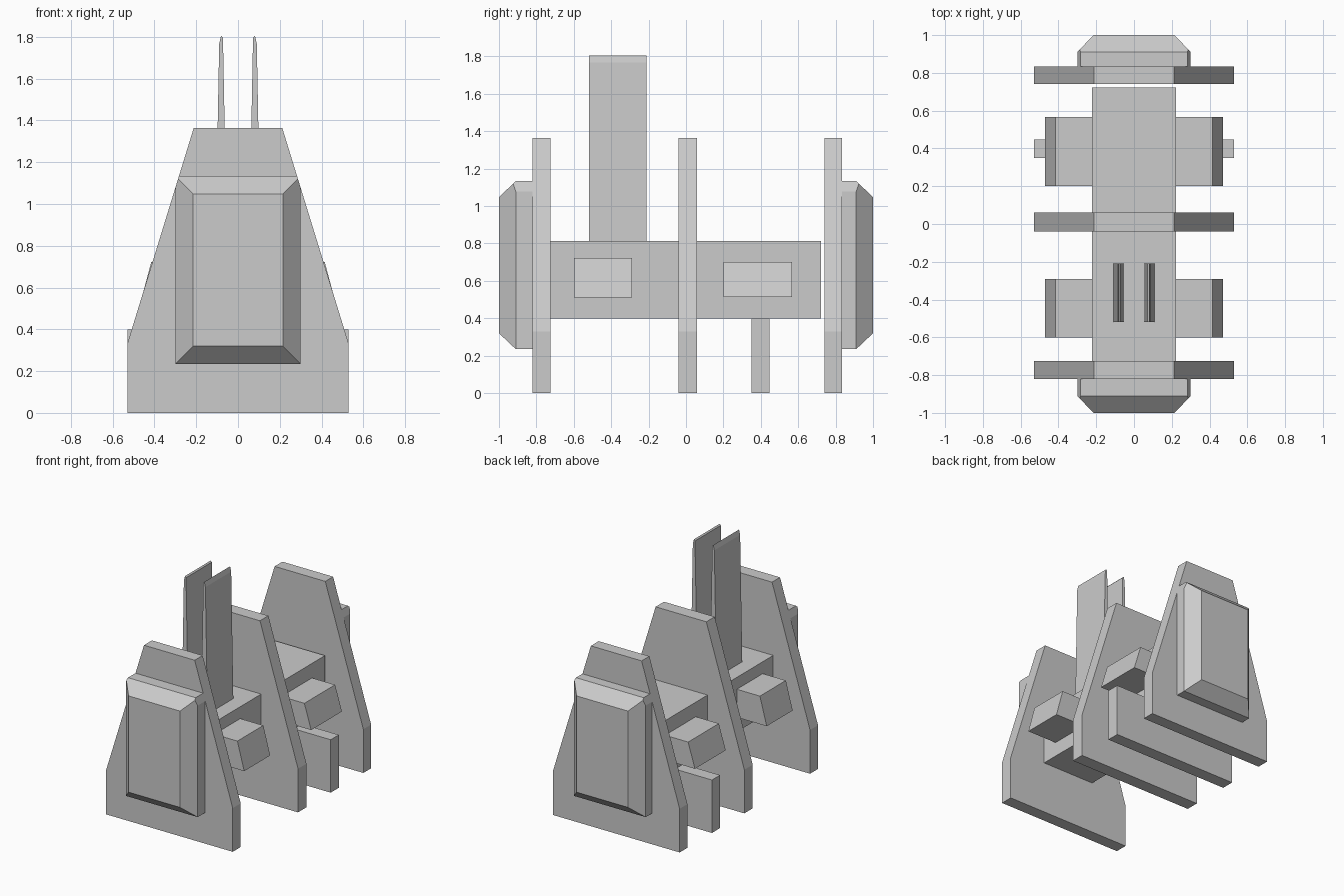
import bpy, bmesh
from mathutils import Vector

if "Cube" in bpy.data.objects:
    bpy.data.objects.remove(bpy.data.objects["Cube"])


def prism(name, profile, y0, y1):
    """Extrude an xz profile from y0 to y1."""
    bm = bmesh.new()
    face = bm.faces.new([bm.verts.new((x, y0, z)) for x, z in profile])
    ext = bmesh.ops.extrude_face_region(bm, geom=[face])
    verts = [v for v in ext["geom"] if isinstance(v, bmesh.types.BMVert)]
    bmesh.ops.translate(bm, vec=(0, y1 - y0, 0), verts=verts)
    return finish(name, bm)


def finish(name, bm):
    bmesh.ops.recalc_face_normals(bm, faces=bm.faces)
    mesh = bpy.data.meshes.new(name)
    bm.to_mesh(mesh)
    bm.free()
    obj = bpy.data.objects.new(name, mesh)
    bpy.context.collection.objects.link(obj)
    return obj


def rect(x, z0, z1):
    return [(-x, z0), (x, z0), (x, z1), (-x, z1)]


def mirrored(obj):
    obj.modifiers.new("Mirror", 'MIRROR').use_axis[0] = True
    return obj


# Tapered upright plates
plate = [(-0.53, 0), (0.53, 0), (0.53, 0.33), (0.212, 1.363), (-0.212, 1.363), (-0.53, 0.33)]
for name, y0, y1 in (("front_plate", -0.82, -0.725), ("middle_plate", -0.04, 0.06),
                     ("back_plate", 0.74, 0.833)):
    prism(name, plate, y0, y1)

# Low foot plate and central body
prism("foot_plate", rect(0.53, 0, 0.4), 0.35, 0.447)
prism("body", rect(0.222, 0.4, 0.812), -0.725, 0.722)

# Side pods with sloping outer faces
for name, y0, y1, z0, z1 in (("front_pod", -0.6, -0.29, 0.51, 0.722),
                             ("rear_pod", 0.2, 0.567, 0.515, 0.702)):
    mirrored(prism(name, [(0.2, z0), (0.472, z0), (0.415, z1), (0.2, z1)], y0, y1))

# Twin tapered fins
fin = [(0.053, 0.8), (0.108, 0.8), (0.09, 1.767), (0.081, 1.805), (0.072, 1.795)]
mirrored(prism("fin", fin, -0.518, -0.21))


# Chamfered end covers, top corners trimmed to the plate slope
def end_cover(name, s):
    bm = bmesh.new()
    loops = []
    for y, inset in ((0.82, 0), (0.91, 0), (1.0, 0.085)):
        loops.append([bm.verts.new((x, s * y, z)) for x, z in
                      rect(0.3 - inset, 0.235 + inset, 1.133 - inset)])
    for a, b in zip(loops, loops[1:]):
        for i in range(4):
            j = (i + 1) % 4
            bm.faces.new((a[i], a[j], b[j], b[i]))
    bm.faces.new(loops[0])
    bm.faces.new(loops[-1])
    for side in (-1, 1):
        cut = bmesh.ops.bisect_plane(
            bm, geom=bm.verts[:] + bm.edges[:] + bm.faces[:],
            plane_co=(side * 0.53, 0, 0.33),
            plane_no=Vector((side * 1.033, 0, 0.318)).normalized(), clear_outer=True)
        edges = [e for e in cut["geom_cut"] if isinstance(e, bmesh.types.BMEdge)]
        bmesh.ops.holes_fill(bm, edges=edges)
    finish(name, bm)


end_cover("front_cover", -1)
end_cover("back_cover", 1)
